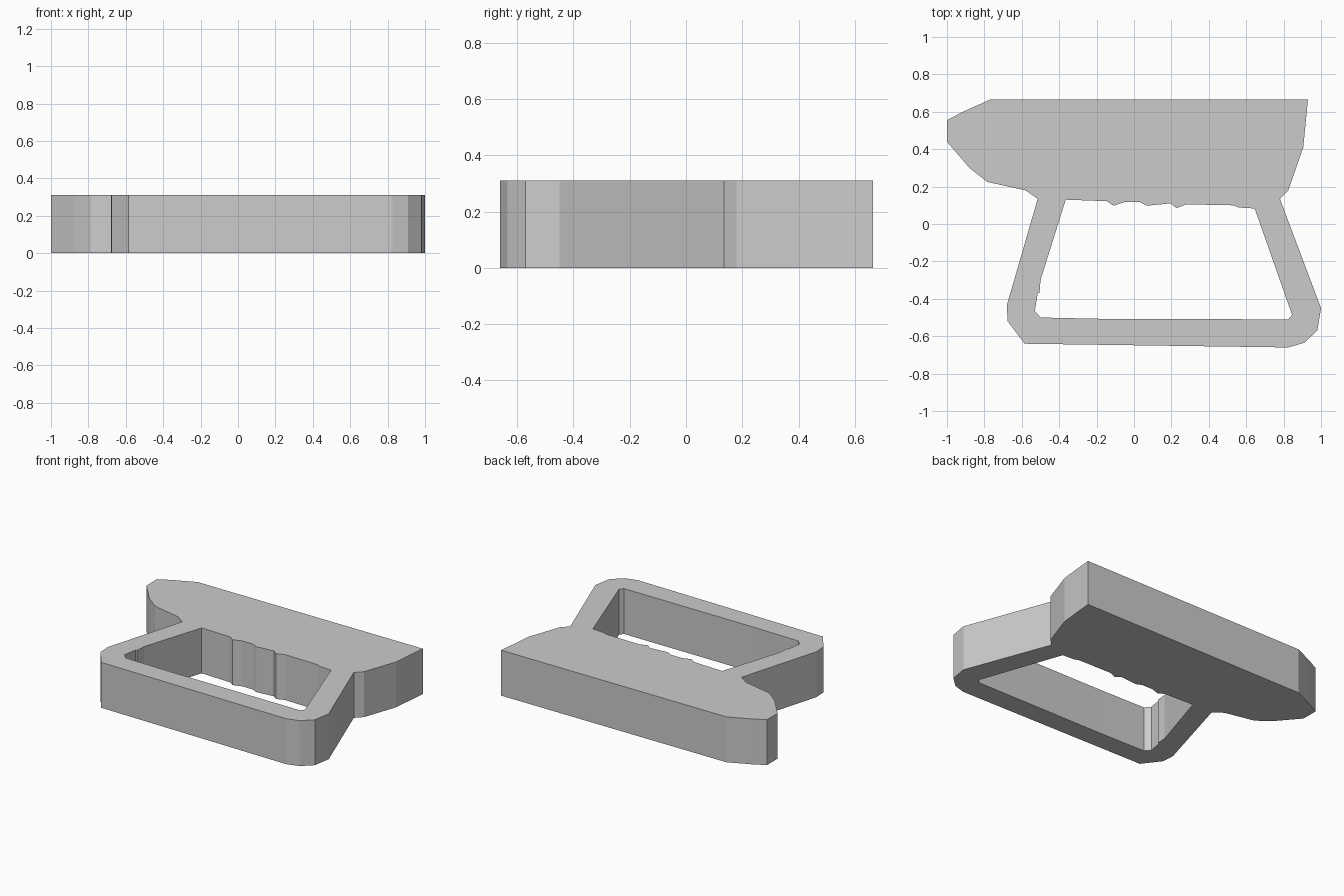
import bpy
import bmesh

if "Cube" in bpy.data.objects:
    bpy.data.objects.remove(bpy.data.objects["Cube"])

HEIGHT = 0.31

# Outer silhouette: broad body on top, tapered legs, rounded bar at the front
outer = [
    (-0.77, 0.665), (0.93, 0.665), (0.905, 0.41), (0.825, 0.18), (0.78, 0.135),
    (1.0, -0.45), (0.98, -0.57), (0.91, -0.635), (0.825, -0.66),
    (-0.585, -0.64), (-0.675, -0.52), (-0.68, -0.435), (-0.515, 0.135),
    (-0.58, 0.18), (-0.785, 0.225), (-0.88, 0.30), (-1.0, 0.44),
    (-1.0, 0.555), (-0.915, 0.60),
]

# Opening: notched upper edge, slanted sides, small chamfered corners
opening = [
    (-0.365, 0.13), (-0.145, 0.122), (-0.11, 0.098), (-0.05, 0.117),
    (0.03, 0.117), (0.07, 0.098), (0.195, 0.11), (0.227, 0.085),
    (0.28, 0.105), (0.53, 0.10), (0.56, 0.088), (0.645, 0.083),
    (0.845, -0.485), (0.825, -0.51), (-0.17, -0.507), (-0.50, -0.50),
    (-0.53, -0.465), (-0.515, -0.37), (-0.505, -0.37), (-0.50, -0.30),
]


def add_loop(bm, points):
    verts = [bm.verts.new((x, y, 0)) for x, y in points]
    return [bm.edges.new((a, b)) for a, b in zip(verts, verts[1:] + verts[:1])]


def extruded_plate(name, loops, height):
    bm = bmesh.new()
    edges = [e for points in loops for e in add_loop(bm, points)]
    bmesh.ops.triangle_fill(bm, edges=edges, use_beauty=True, normal=(0, 0, 1))
    result = bmesh.ops.extrude_face_region(bm, geom=bm.faces[:], use_keep_orig=True)
    top = [g for g in result["geom"] if isinstance(g, bmesh.types.BMVert)]
    bmesh.ops.translate(bm, verts=top, vec=(0, 0, height))
    bmesh.ops.recalc_face_normals(bm, faces=bm.faces[:])
    mesh = bpy.data.meshes.new(name)
    bm.to_mesh(mesh)
    bm.free()
    obj = bpy.data.objects.new(name, mesh)
    bpy.context.collection.objects.link(obj)
    return obj


# Flat body and open frame in one piece
extruded_plate("handle_frame", [outer, opening], HEIGHT)
